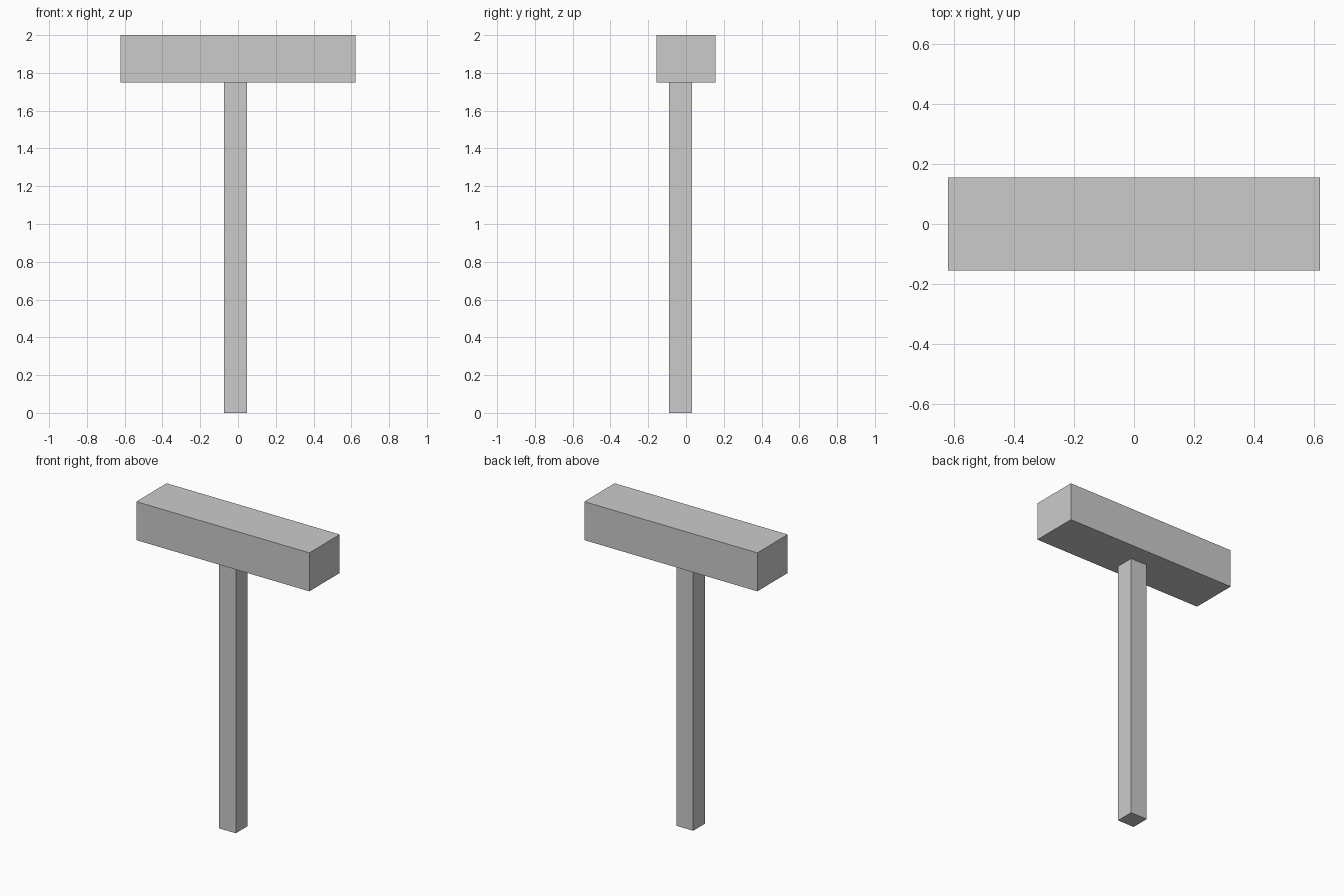
import bpy

if "Cube" in bpy.data.objects:
    bpy.data.objects.remove(bpy.data.objects["Cube"])


def box(name, lo, hi):
    """Axis-aligned box between two corners."""
    centre = [(a + b) / 2 for a, b in zip(lo, hi)]
    size = [b - a for a, b in zip(lo, hi)]
    bpy.ops.mesh.primitive_cube_add(size=1, location=centre)
    obj = bpy.context.object
    obj.name = name
    obj.scale = size
    bpy.ops.object.transform_apply(location=False, rotation=False, scale=True)
    return obj


# Long block across the top
box("hammer_head", (-0.622, -0.156, 1.75), (0.622, 0.156, 2.0))

# Slightly off-centre square handle
box("handle", (-0.073, -0.091, 0.0), (0.048, 0.031, 1.75))
